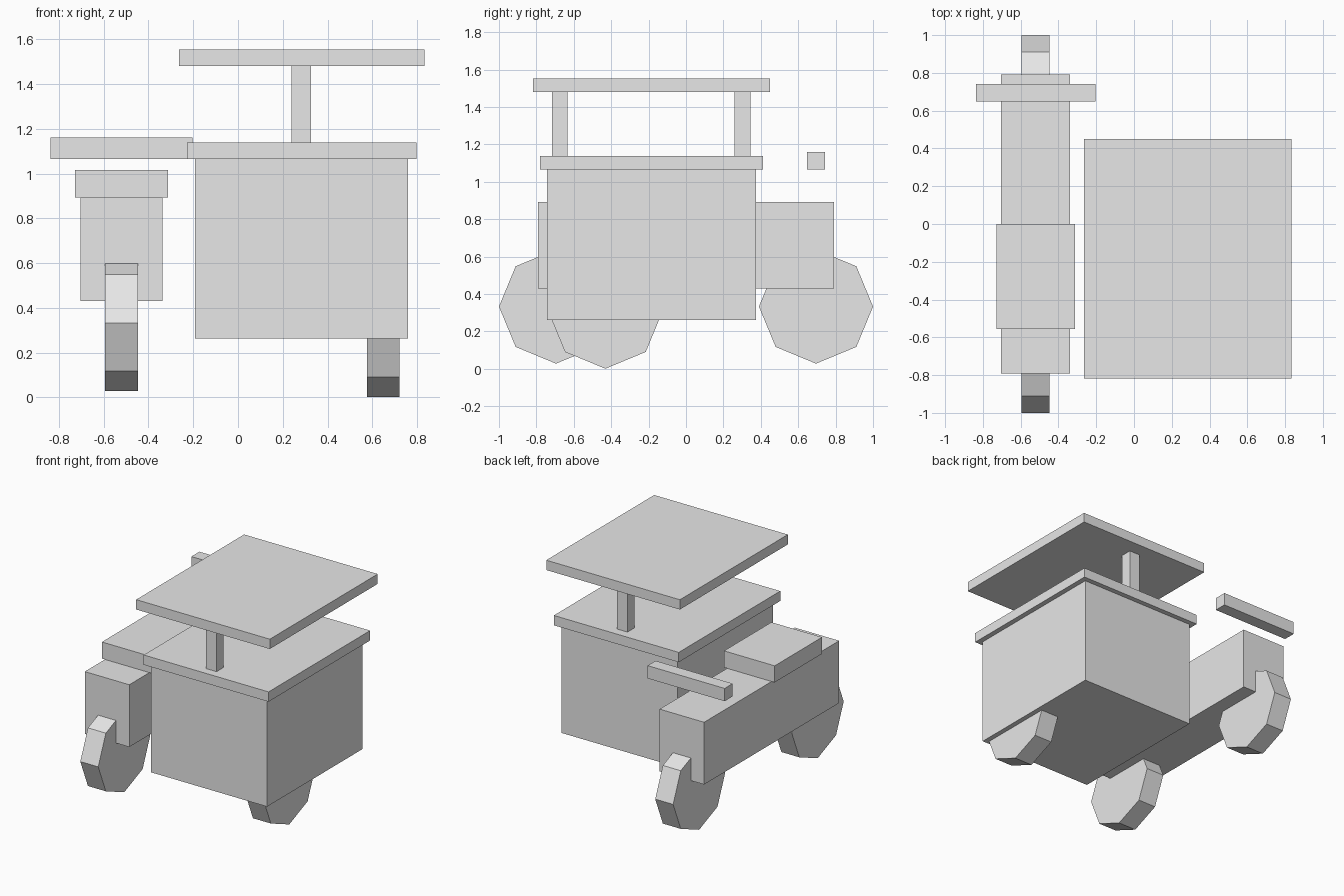
import bpy
import bmesh
import math
from mathutils import Matrix, Vector

cube = bpy.data.objects.get("Cube")
if cube:
    bpy.data.objects.remove(cube, do_unlink=True)

grey = bpy.data.materials.new("light_grey")
grey.use_nodes = True
grey.diffuse_color = (0.8, 0.8, 0.8, 1)
grey.node_tree.nodes["Principled BSDF"].inputs["Base Color"].default_value = (0.8, 0.8, 0.8, 1)


def add_part(name, bm):
    mesh = bpy.data.meshes.new(name)
    bm.to_mesh(mesh)
    bm.free()
    mesh.materials.append(grey)
    obj = bpy.data.objects.new(name, mesh)
    bpy.context.collection.objects.link(obj)
    return obj


def box(name, x, y, z):
    """Block spanning the given (low, high) range on each axis."""
    bm = bmesh.new()
    bmesh.ops.create_cube(bm, size=1)
    bmesh.ops.scale(bm, vec=[hi - lo for lo, hi in (x, y, z)], verts=bm.verts)
    bmesh.ops.translate(bm, vec=[(lo + hi) / 2 for lo, hi in (x, y, z)], verts=bm.verts)
    return add_part(name, bm)


def wheel(name, centre, radius=0.305, width=0.147):
    """Eight-sided wheel on a sideways axle, one corner pointing down."""
    bm = bmesh.new()
    bmesh.ops.create_cone(bm, cap_ends=True, segments=8, radius1=radius, radius2=radius,
                          depth=width, matrix=Matrix.Rotation(math.pi / 2, 4, 'Y'))
    bmesh.ops.translate(bm, vec=Vector(centre), verts=bm.verts)
    return add_part(name, bm)


# Cycle: body, seat, handlebar and its two wheels
box("cycle_body", (-0.703, -0.338), (-0.792, 0.792), (0.43, 0.892))
box("seat", (-0.728, -0.312), (-0.556, 0), (0.892, 1.015))
box("handlebar", (-0.837, -0.204), (0.648, 0.742), (1.065, 1.16))
for name, side in (("front_wheel", -1), ("back_wheel", 1)):
    wheel(name, (-0.521, side * 0.695, 0.333))

# Side cart: box, counter, canopy on two posts, and one wheel
box("cart_box", (-0.193, 0.759), (-0.743, 0.374), (0.262, 1.065))
box("counter", (-0.228, 0.797), (-0.78, 0.411), (1.065, 1.138))
box("canopy", (-0.264, 0.833), (-0.817, 0.449), (1.48, 1.553))
for name, y in (("front_post", -0.675), ("back_post", 0.302)):
    box(name, (0.24, 0.326), (y - 0.042, y + 0.042), (1.138, 1.48))
wheel("cart_wheel", (0.649, -0.431, 0.306))
